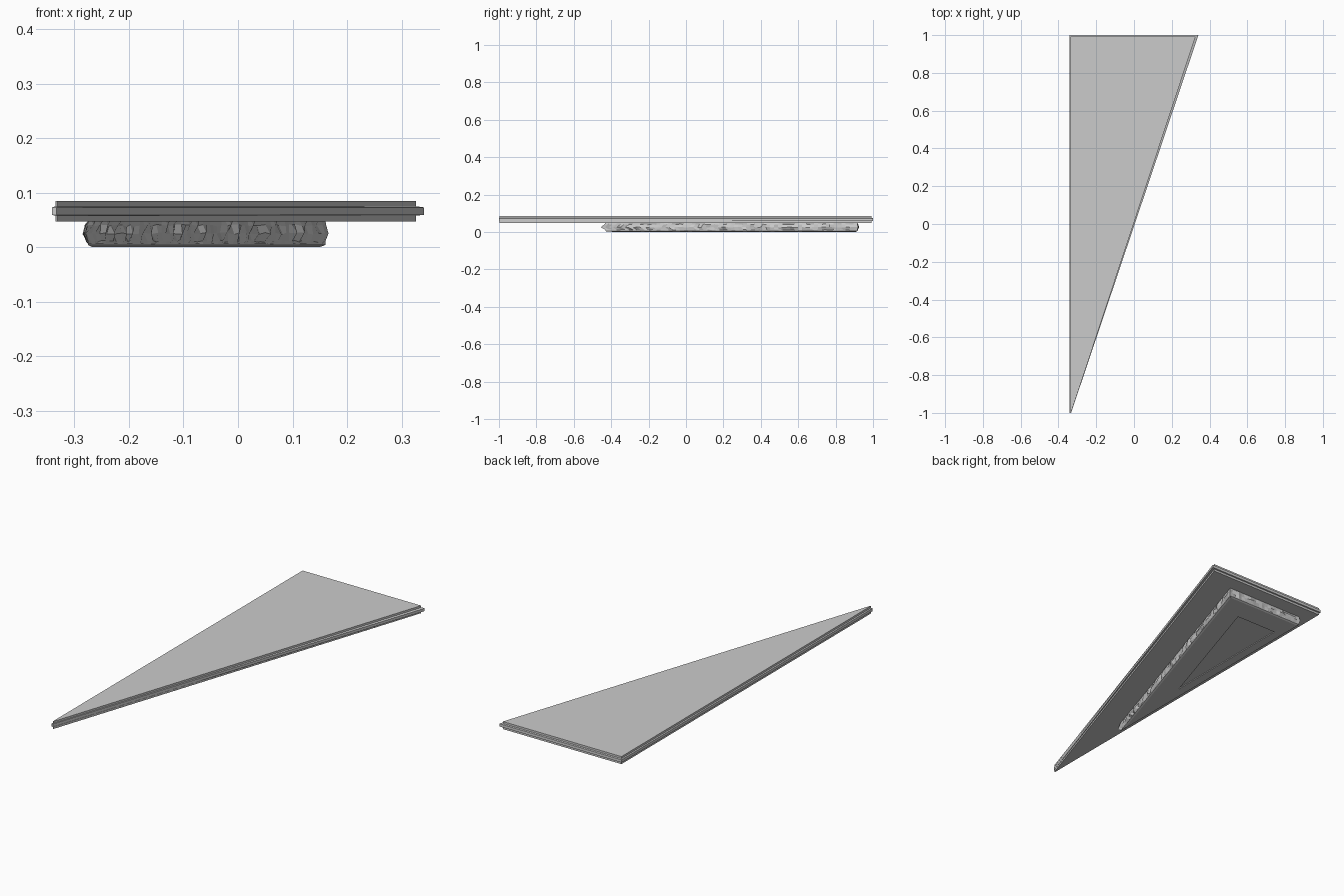
import bpy, random

if "Cube" in bpy.data.objects:
    bpy.data.objects.remove(bpy.data.objects["Cube"])
random.seed(4)


def loft(name, rings, cap_start=True, cap_end=True):
    """Skin a stack of closed rings that share one point count."""
    n = len(rings[0])
    verts = [p for r in rings for p in r]
    faces = []
    for k in range(len(rings) - 1):
        for i in range(n):
            j = (i + 1) % n
            faces.append((k*n + i, k*n + j, (k+1)*n + j, (k+1)*n + i))
    if cap_start:
        faces.append(tuple(reversed(range(n))))
    if cap_end:
        faces.append(tuple(range((len(rings) - 1)*n, len(rings)*n)))
    me = bpy.data.meshes.new(name)
    me.from_pydata(verts, [], faces)
    ob = bpy.data.objects.new(name, me)
    bpy.context.collection.objects.link(ob)
    return ob


def ring(pts, z):
    return [(x, y, z) for x, y in pts]


# Wedge slab: stepped edge with a protruding middle band and blunt tip
outer = [(-0.341, 1.0), (-0.341, -1.0), (-0.333, -1.0), (0.341, 1.0)]
inner = [(-0.335, 0.993), (-0.335, -0.996), (-0.332, -0.996), (0.326, 0.993)]
loft("wedge_slab", [ring(p, z) for p, z in (
    (inner, 0.047), (inner, 0.058), (outer, 0.059), (outer, 0.073),
    (inner, 0.075), (inner, 0.085))])


# Rough rock-like plinth under the slab
def triangle(d):
    """Plinth triangle moved inward by d on every side."""
    return [(-0.279 + d, 0.92 - d), (-0.279 + d, -0.455 + 6*d),
            (0.166 - 1.4*d, 0.92 - d)]


def rough_ring(d, z, amount, counts=(60, 64, 24)):
    t = triangle(d)
    out = []
    normals = ((-1, 0), (0.95, -0.31), (0, 1))
    for e in range(3):
        a, b = t[e], t[(e + 1) % 3]
        for i in range(counts[e]):
            f = i / counts[e]
            r = random.uniform(-amount, amount) if i else 0
            out.append((a[0] + (b[0] - a[0])*f + normals[e][0]*r,
                        a[1] + (b[1] - a[1])*f + normals[e][1]*r,
                        z + (random.uniform(-0.002, 0.002) if amount and i else 0)))
    return out


loft("rough_plinth", [
    rough_ring(0.004, 0.006, 0), rough_ring(0.004, 0.011, 0.004),
    rough_ring(0.0, 0.025, 0.006), rough_ring(0.003, 0.040, 0.005),
    rough_ring(0.004, 0.048, 0)])

# Base plate with a shallow triangular recess in its underside
recess = [(-0.225, 0.79), (-0.225, 0.07), (0.005, 0.79)]
loft("base_plate", [
    ring(recess, 0.004), ring(recess, 0.0), ring(triangle(0.012), 0.0),
    ring(triangle(0.004), 0.004), ring(triangle(0.004), 0.008)])
